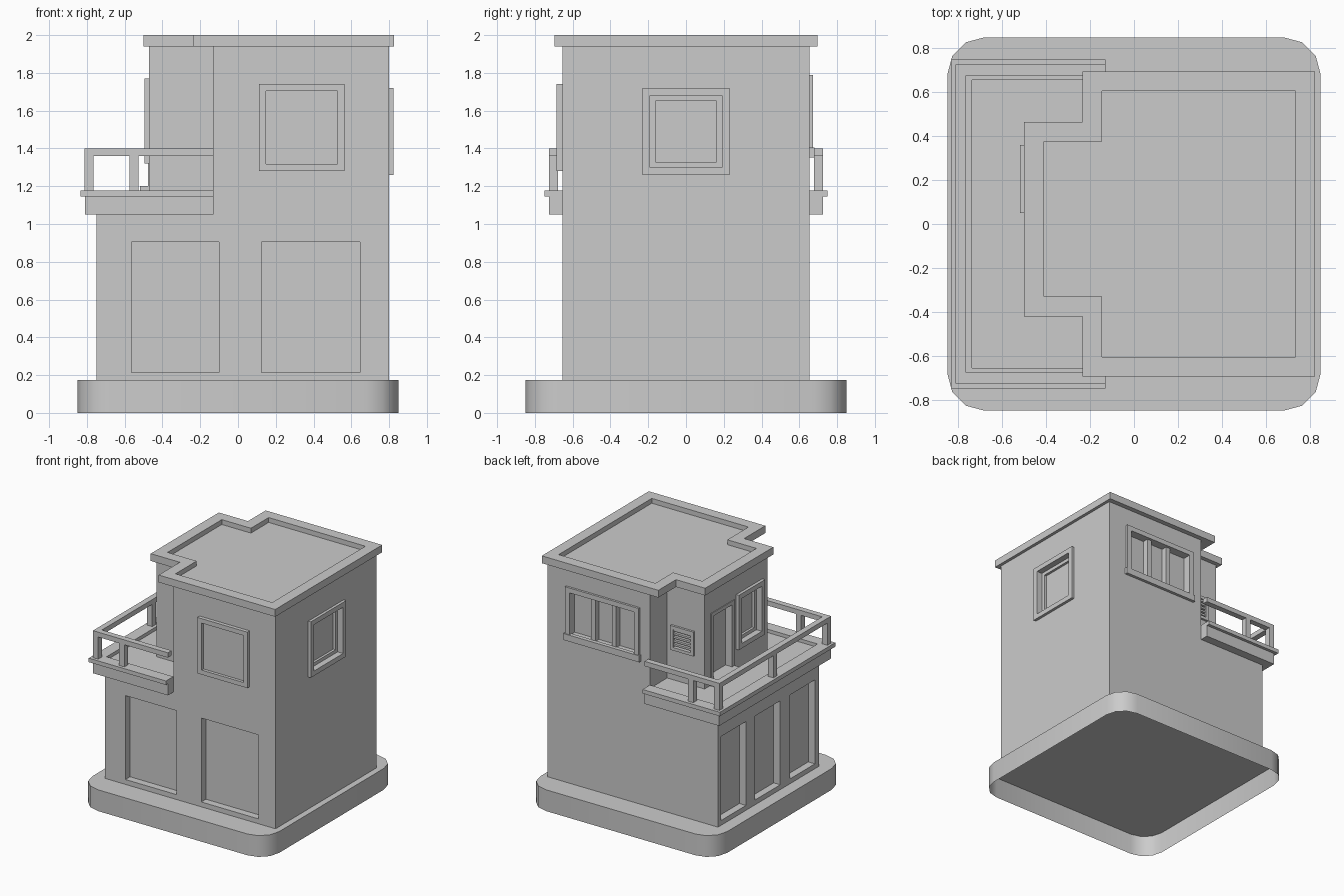
import bpy, bmesh, math
from mathutils import Vector

if "Cube" in bpy.data.objects:
    bpy.data.objects.remove(bpy.data.objects["Cube"])

# Wall planes: (point at u=0,d=0), u direction, outward direction
WALLS = {
    "front":      (Vector((0, -.655, 0)), Vector((1, 0, 0)), Vector((0, -1, 0))),
    "back":       (Vector((0, .655, 0)),  Vector((1, 0, 0)), Vector((0, 1, 0))),
    "right":      (Vector((.80, 0, 0)),   Vector((0, 1, 0)), Vector((1, 0, 0))),
    "left":       (Vector((-.75, 0, 0)),  Vector((0, 1, 0)), Vector((-1, 0, 0))),
    "bay":        (Vector((-.47, 0, 0)),  Vector((0, 1, 0)), Vector((-1, 0, 0))),
    "bay_back":   (Vector((0, .43, 0)),   Vector((1, 0, 0)), Vector((0, 1, 0))),
}


def finish(name, bm):
    bmesh.ops.recalc_face_normals(bm, faces=bm.faces[:])
    me = bpy.data.meshes.new(name)
    bm.to_mesh(me)
    bm.free()
    ob = bpy.data.objects.new(name, me)
    bpy.context.collection.objects.link(ob)
    return ob


def add_box(bm, a, b):
    lo = [min(p, q) for p, q in zip(a, b)]
    hi = [max(p, q) for p, q in zip(a, b)]
    vs = bmesh.ops.create_cube(bm, size=1)["verts"]
    for v in vs:
        v.co = [hi[i] if v.co[i] > 0 else lo[i] for i in range(3)]


def wall_box(bm, wall, u0, u1, z0, z1, d0, d1):
    o, u, n = WALLS[wall]
    up = Vector((0, 0, 1))
    add_box(bm, o + u * u0 + up * z0 + n * d0, o + u * u1 + up * z1 + n * d1)


def prism(pts, z0, z1):
    bm = bmesh.new()
    f = bm.faces.new([bm.verts.new((x, y, z0)) for x, y in pts])
    ext = bmesh.ops.extrude_face_region(bm, geom=[f])["geom"]
    vs = [g for g in ext if isinstance(g, bmesh.types.BMVert)]
    bmesh.ops.translate(bm, verts=vs, vec=(0, 0, z1 - z0))
    bmesh.ops.recalc_face_normals(bm, faces=bm.faces[:])
    return bm


def facing(bm, direction):
    bm.normal_update()
    return max((f for f in bm.faces if f.normal.dot(direction) > .9),
               key=lambda f: f.calc_center_median().dot(direction))


def sink(bm, face, direction, inset, depth):
    """Inset a face and push the middle inwards."""
    bmesh.ops.inset_individual(bm, faces=[face], thickness=inset, use_even_offset=True)
    face = bmesh.ops.extrude_discrete_faces(bm, faces=[face])["faces"][0]
    bmesh.ops.translate(bm, verts=face.verts[:], vec=-direction * depth)
    return face


def tray(name, wall, u0, u1, z0, z1, out, steps):
    """Framed opening with stepped recess; returns the matching wall hole."""
    bm = bmesh.new()
    wall_box(bm, wall, u0, u1, z0, z1, -.1, out)
    n = WALLS[wall][2]
    face = facing(bm, n)
    bm.normal_update()
    for inset, depth in steps:
        face = sink(bm, face, n, inset, depth)
        bm.normal_update()
    finish(name, bm)
    m = .01
    holes.append((wall, u0 + m, u1 - m, z0 + m, z1 - m, -.11, .01))


def cut(ob, cutter):
    mod = ob.modifiers.new("cut", 'BOOLEAN')
    mod.operation, mod.solver, mod.object = 'DIFFERENCE', 'EXACT', cutter
    bpy.context.view_layer.objects.active = ob
    bpy.ops.object.modifier_apply(modifier=mod.name)
    bpy.data.objects.remove(cutter)


def u_shape(x, y, w, end=-.13):
    return [(end, -y), (x, -y), (x, y), (end, y),
            (end, y - w), (x + w, y - w), (x + w, w - y), (end, w - y)]


holes = []

# Rounded plinth, open underneath
pts = []
for k in range(4):
    for s in range(4):
        a = math.radians(90 * k + 30 * s)
        cx = .68 if k in (0, 3) else -.68
        cy = .68 if k < 2 else -.68
        pts.append((cx + .17 * math.cos(a), cy + .17 * math.sin(a)))
bm = prism(pts, 0, .175)
bmesh.ops.delete(bm, geom=[facing(bm, Vector((0, 0, -1)))], context='FACES_ONLY')
plinth = finish("plinth", bm)
if plinth.data.polygons[0].normal.z < 0 and len(plinth.data.polygons[0].vertices) > 4:
    plinth.data.flip_normals()
bpy.context.view_layer.objects.active = plinth
plinth.select_set(True)
bpy.ops.object.shade_smooth_by_angle(angle=math.radians(40))
plinth.select_set(False)

# Upper windows, door and vent
tray("front_window", "front", .11, .565, 1.28, 1.74, .03, [(.037, .025)])
tray("right_window", "right", -.23, .23, 1.26, 1.72, .023, [(.04, .05), (.028, .02)])
tray("bay_window", "bay", -.32, .02, 1.32, 1.77, .025, [(.04, .05), (.028, .02)])
tray("back_window", "back", -.04, .63, 1.36, 1.79, .018, [(.04, .07)])
tray("balcony_door", "bay", .05, .35, 1.17, 1.74, .006, [(.03, .06)])
tray("vent", "bay_back", -.38, -.17, 1.40, 1.60, .018, [(.025, .03)])

bm = bmesh.new()
for u in (.2, .39):
    wall_box(bm, "back", u - .02, u + .02, 1.395, 1.755, -.06, -.005)
finish("back_window_mullions", bm)
bm = bmesh.new()
wall_box(bm, "back", -.05, .64, 1.352, 1.405, -.01, .024)
finish("back_window_sill", bm)
bm = bmesh.new()
for i in range(5):
    z = 1.437 + i * .03
    wall_box(bm, "bay_back", -.36, -.19, z, z + .016, -.02, .01)
finish("vent_slats", bm)
bm = bmesh.new()
wall_box(bm, "bay", .05, .36, 1.14, 1.2, -.02, .048)
finish("door_step", bm)

# Ground floor recesses
for u0, u1 in ((-.565, -.10), (.125, .645)):
    holes.append(("front", u0, u1, .215, .905, -.06, .05))
for c in (.455, .01, -.44):
    holes.append(("left", c - .163, c + .163, .215, .905, -.06, .05))

# House body: one block, carved back above the balcony, then pierced
bm = bmesh.new()
add_box(bm, (-.75, -.655, .175), (.80, .655, 1.945))
body = finish("house_body", bm)
cut(body, finish("balcony_cutter", prism(
    [(-.13, -.9), (-.9, -.9), (-.9, .9), (-.13, .9),
     (-.13, .43), (-.47, .43), (-.47, -.39), (-.13, -.39)], 1.1, 2.2)))
bm = bmesh.new()
for h in holes:
    wall_box(bm, *h)
cut(body, finish("opening_cutter", bm))

# Flat roof with parapet
bm = prism([(-.235, .695), (.825, .695), (.825, -.695), (-.235, -.695),
            (-.235, -.42), (-.50, -.42), (-.50, .465), (-.235, .465)], 1.94, 2.0)
up = Vector((0, 0, 1))
sink(bm, facing(bm, up), up, .09, .04)
finish("roof", bm)

# Balcony slab, curb, handrail and posts
bm = bmesh.new()
add_box(bm, (-.81, -.725, 1.05), (-.13, .725, 1.15))
finish("balcony_slab", bm)
finish("balcony_curb", prism(u_shape(-.833, .75, .095), 1.145, 1.178))
finish("handrail", prism(u_shape(-.812, .725, .048), 1.36, 1.40))
bm = bmesh.new()
for x, y in ((-.788, .701), (-.788, -.701), (-.788, 0), (-.55, .701), (-.55, -.701)):
    add_box(bm, (x - .024, y - .024, 1.17), (x + .024, y + .024, 1.37))
finish("railing_posts", bm)
